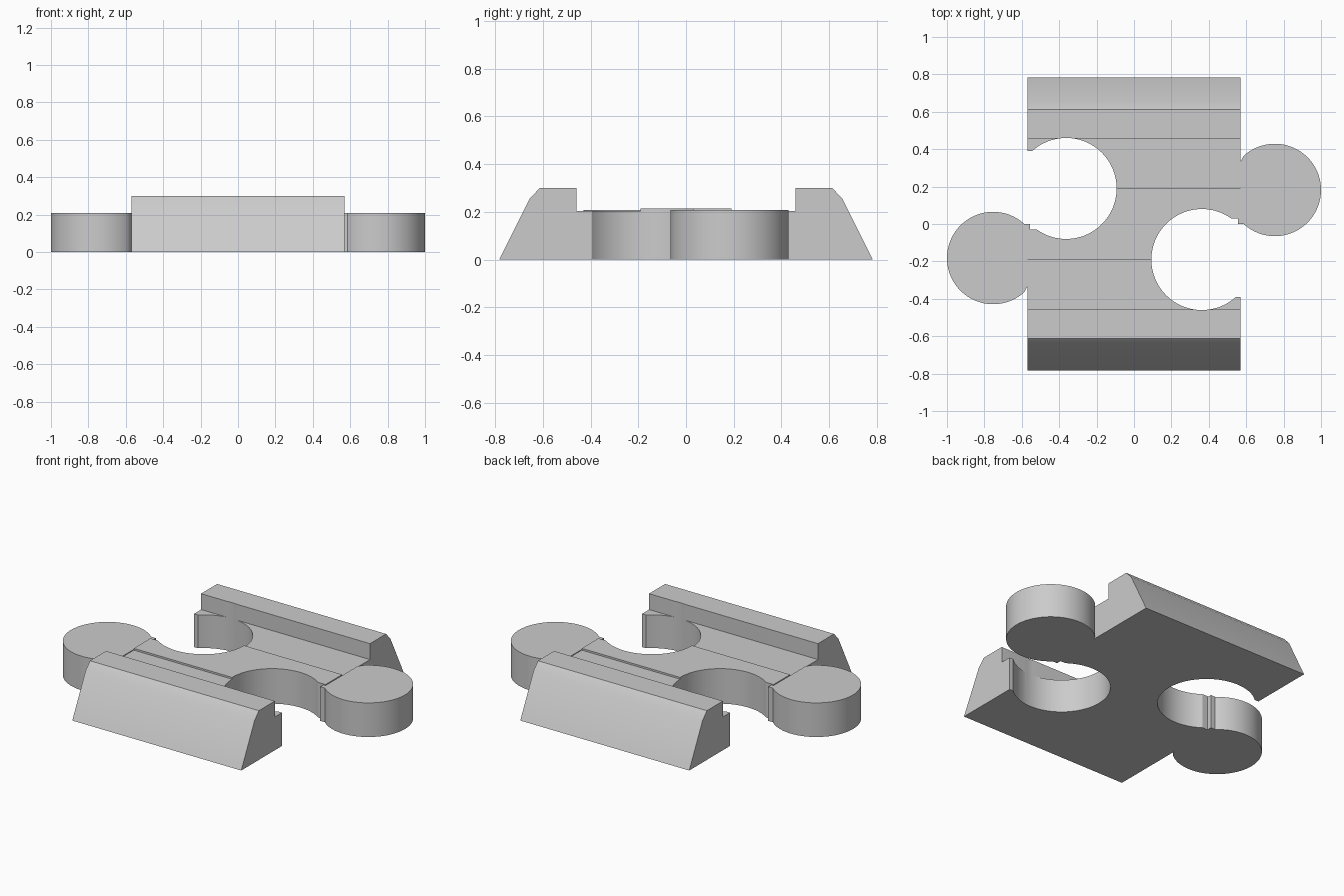
import bpy, bmesh, math
from mathutils import Vector

cube = bpy.data.objects.get("Cube")
if cube:
    bpy.data.objects.remove(cube, do_unlink=True)

grey = bpy.data.materials.new("plain grey")
grey.use_nodes = True
colour = (0.6, 0.6, 0.6, 1)
grey.diffuse_color = colour
grey.node_tree.nodes["Principled BSDF"].inputs["Base Color"].default_value = colour


def prism(name, points, push):
    """Extrude a closed 3D outline along push."""
    bm = bmesh.new()
    face = bm.faces.new([bm.verts.new(p) for p in points])
    made = bmesh.ops.extrude_face_region(bm, geom=[face])["geom"]
    bmesh.ops.translate(bm, vec=Vector(push),
                        verts=[v for v in made if isinstance(v, bmesh.types.BMVert)])
    bmesh.ops.recalc_face_normals(bm, faces=bm.faces)
    mesh = bpy.data.meshes.new(name)
    bm.to_mesh(mesh)
    bm.free()
    mesh.materials.append(grey)
    obj = bpy.data.objects.new(name, mesh)
    bpy.context.collection.objects.link(obj)
    return obj


def arc(cx, cy, radius, start, end, steps=72):
    angles = [math.radians(start + (end - start) * i / steps) for i in range(steps + 1)]
    return [(cx + radius * math.cos(a), cy + radius * math.sin(a)) for a in angles]


def turned(outline, side, z):
    """Place a flat outline at height z, half-turned when side is -1."""
    return [(side * x, side * y, z) for x, y in outline]


def select_only(obj):
    bpy.ops.object.select_all(action='DESELECT')
    obj.select_set(True)
    bpy.context.view_layer.objects.active = obj


# Body: symmetric cross-section with side rails and a raised centre strip
half = [(0.783, 0), (0.655, 0.255), (0.613, 0.3), (0.458, 0.3),
        (0.458, 0.203), (0.19, 0.203), (0.19, 0.214)]
profile = half + [(-y, z) for y, z in reversed(half)]
body = prism("body", [(-0.57, y, z) for y, z in profile], (1.14, 0, 0))

# Sockets: round bays that open through each end
socket = arc(-0.363, 0.19, 0.27, 132, -125.5) + [(-0.7, -0.03), (-0.7, 0.39)]
for side in (1, -1):
    cutter = prism("socket_cutter", turned(socket, side, -0.1), (0, 0, 0.6))
    cutter.hide_render = True
    mod = body.modifiers.new("socket", 'BOOLEAN')
    mod.object = cutter
    mod.operation = 'DIFFERENCE'
    mod.solver = 'EXACT'
    select_only(body)
    bpy.ops.object.modifier_apply(modifier=mod.name)
    bpy.data.objects.remove(cutter, do_unlink=True)

# Connector knobs, each with a short stepped neck
knob = arc(-0.753, -0.182, 0.247, 47.5, 312.5) + [
    (-0.57, -0.335), (-0.57, -0.03), (-0.555, -0.03), (-0.555, 0)]
parts = [body]
for side, name in ((1, "right_knob"), (-1, "left_knob")):
    parts.append(prism(name, turned(knob, side, 0), (0, 0, 0.208)))

for part in parts:
    select_only(part)
    bpy.ops.object.shade_smooth_by_angle(angle=math.radians(30))
